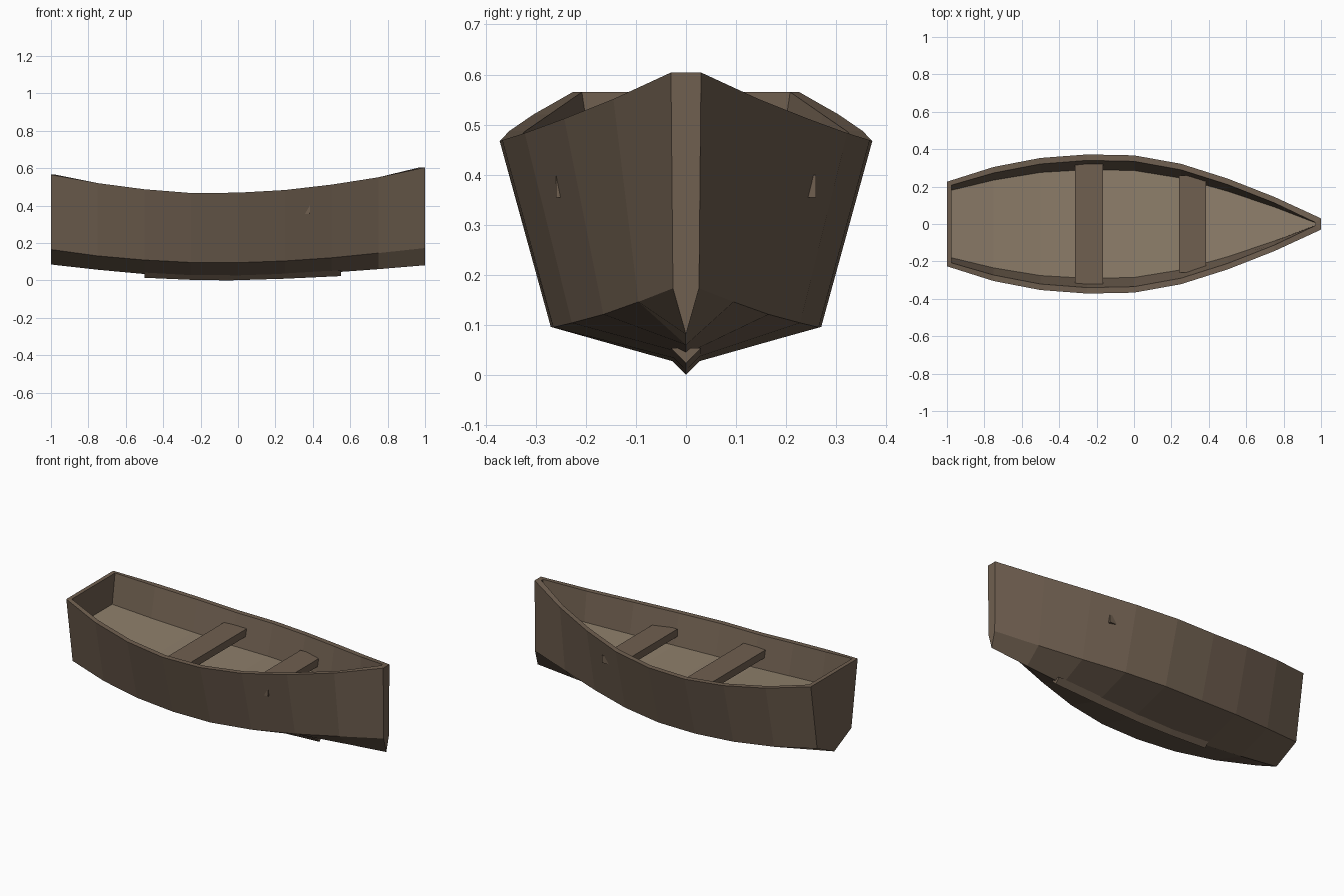
import bpy, bmesh

if "Cube" in bpy.data.objects:
    bpy.data.objects.remove(bpy.data.objects["Cube"])


def material(name, color):
    m = bpy.data.materials.new(name)
    m.diffuse_color = (*color, 1)
    m.use_nodes = True
    m.node_tree.nodes["Principled BSDF"].inputs["Base Color"].default_value = m.diffuse_color
    return m


wood = material("dark_wood", (0.16, 0.115, 0.08))
pale = material("pale_wood", (0.27, 0.21, 0.145))


def finish(bm, name, mat):
    bmesh.ops.recalc_face_normals(bm, faces=bm.faces)
    me = bpy.data.meshes.new(name)
    bm.to_mesh(me)
    bm.free()
    me.materials.append(mat)
    ob = bpy.data.objects.new(name, me)
    bpy.context.collection.objects.link(ob)
    return ob


def loft(bm, rings, closed):
    vs = [[bm.verts.new(p) for p in r] for r in rings]
    n = len(vs[0])
    for a, b in zip(vs, vs[1:]):
        for i in range(n if closed else n - 1):
            j = (i + 1) % n
            bm.faces.new((a[i], a[j], b[j], b[i]))
    return vs


# Hull stations: x, rim half width, rim z, chine half width, chine z, keel z
stations = [
    (-1.00, 0.226, 0.565, 0.165, 0.165, 0.085),
    (-0.75, 0.305, 0.520, 0.222, 0.131, 0.057),
    (-0.50, 0.353, 0.487, 0.258, 0.109, 0.034),
    (-0.25, 0.372, 0.467, 0.270, 0.096, 0.021),
    (0.00, 0.367, 0.469, 0.265, 0.095, 0.020),
    (0.25, 0.322, 0.483, 0.228, 0.104, 0.028),
    (0.50, 0.243, 0.512, 0.165, 0.121, 0.042),
    (0.75, 0.145, 0.551, 0.095, 0.146, 0.060),
    (1.00, 0.030, 0.604, 0.026, 0.173, 0.081),
]
DEPTH, WALL = 0.18, 0.032

rings, floor_rings = [], []
for x, w, z, cw, cz, kz in stations:
    xi = min(max(x, -0.975), 0.97)
    wi = max(w - (0.018 if x == -1 else WALL), 0.008)
    slope = (w - cw) / (z - cz)
    wf, zf = max(wi - DEPTH * slope, 0.004), z - DEPTH
    half = [(x, cw, cz), (x, w, z), (xi, wi, z), (xi, wf, zf)]
    other = [(a, -b, c) for a, b, c in reversed(half)]
    rings.append(other + [(x, 0, kz)] + half)
    floor_rings.append([(xi, -wf, zf), (xi, wf, zf)])

# Hull with rim, transom and stem
bm = bmesh.new()
vs = loft(bm, rings, False)
for r in (vs[0], vs[-1]):
    bm.faces.new(r[2:7])
    bm.faces.new((r[1], r[2], r[6], r[7]))
    bm.faces.new((r[0], r[1], r[7], r[8]))
finish(bm, "hull", wood)

# Floor following the rim curve
bm = bmesh.new()
loft(bm, floor_rings, False)
for f in bm.faces:
    f.normal_update()
finish(bm, "floor", pale)

# Keel strip with V section
bm = bmesh.new()
keel = [(-0.5, 0.014), (-0.25, 0.003), (-0.05, 0.0), (0.25, 0.009), (0.55, 0.023)]
vs = loft(bm, [[(x, -0.03, z + 0.031), (x, 0, z), (x, 0.03, z + 0.031)]
               for x, z in keel], True)
bm.faces.new(vs[0])
bm.faces.new(vs[-1])
finish(bm, "keel", wood)

# Seats
for name, x0, x1, w in (("rear_seat", -0.315, -0.165, 0.325),
                        ("front_seat", 0.24, 0.385, 0.26)):
    bm = bmesh.new()
    bmesh.ops.create_cube(bm, size=1)
    bmesh.ops.scale(bm, vec=(x1 - x0, 2 * w, 0.045), verts=bm.verts)
    bmesh.ops.translate(bm, vec=((x0 + x1) / 2, 0, 0.377), verts=bm.verts)
    finish(bm, name, wood)
